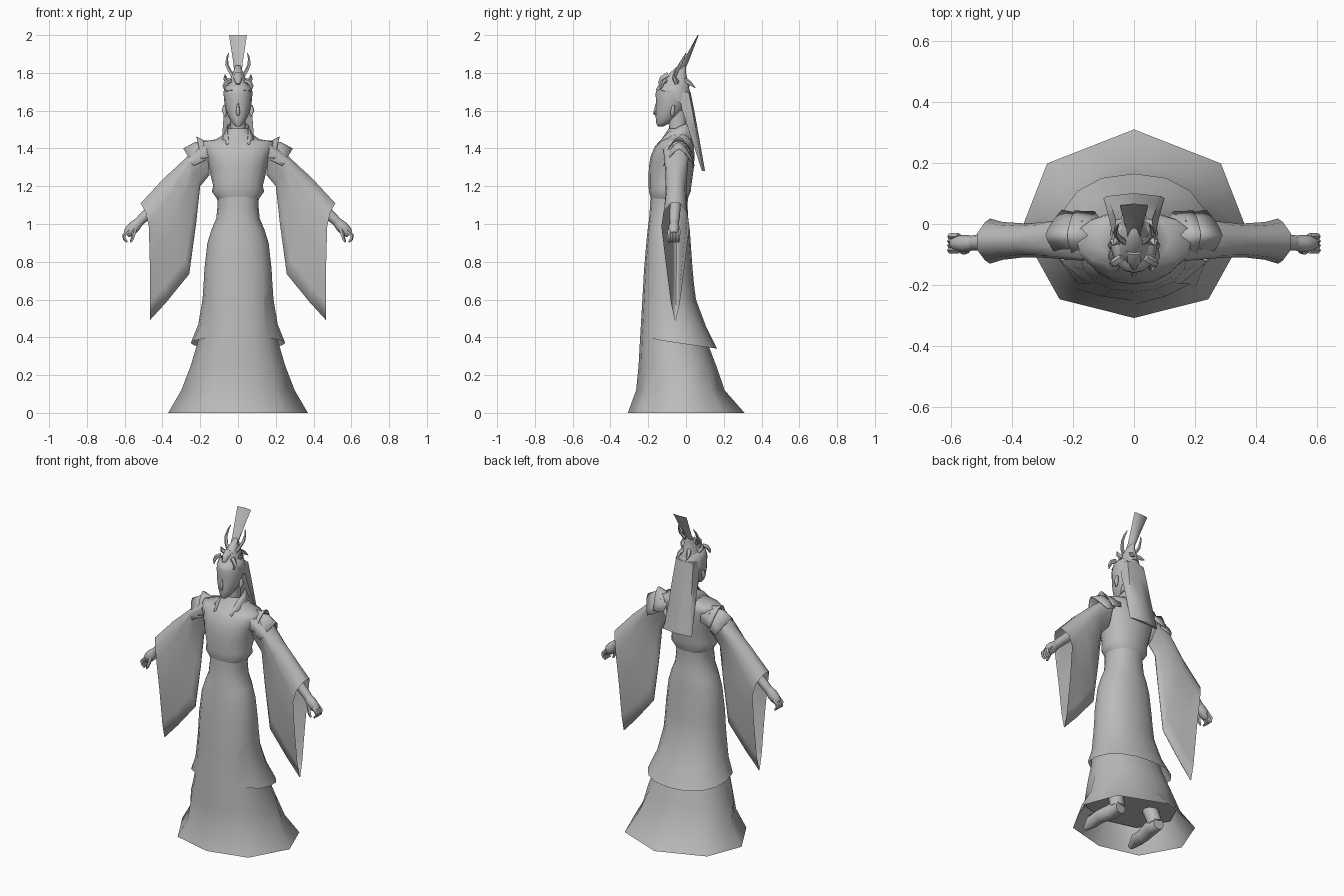
import bpy, bmesh, math
from mathutils import Vector

mat = bpy.data.materials.new("plain grey")
mat.diffuse_color = (0.5, 0.5, 0.5, 1)


def finish(name, bm, angle=60, mirror=False, solid=False):
    bmesh.ops.recalc_face_normals(bm, faces=bm.faces)
    me = bpy.data.meshes.new(name)
    bm.to_mesh(me)
    bm.free()
    me.materials.append(mat)
    ob = bpy.data.objects.new(name, me)
    bpy.context.collection.objects.link(ob)
    bpy.ops.object.select_all(action='DESELECT')
    bpy.context.view_layer.objects.active = ob
    ob.select_set(True)
    bpy.ops.object.shade_smooth_by_angle(angle=math.radians(angle))
    if solid:
        mod = ob.modifiers.new("thickness", 'SOLIDIFY')
        mod.thickness = 0.004
    if mirror:
        ob.modifiers.new("mirror", 'MIRROR')
    return ob


def loft(name, rings, closed=True, cap0=False, cap1=False, **kw):
    """Skin a list of equal-length point rings."""
    bm = bmesh.new()
    rows = [[bm.verts.new(p) for p in r] for r in rings]
    n = len(rows[0])
    for a, b in zip(rows, rows[1:]):
        for i in range(n if closed else n - 1):
            j = (i + 1) % n
            bm.faces.new((a[i], a[j], b[j], b[i]))
    if cap0:
        bm.faces.new(rows[0])
    if cap1:
        bm.faces.new(rows[-1])
    return finish(name, bm, **kw)


def oval(z, hw, yf, yb, n=16, e=0.9, tilt=0):
    """Horizontal rounded ring from front yf to back yb; tilt raises the back."""
    pts = []
    for i in range(n):
        c, s = math.cos(math.tau * i / n), math.sin(math.tau * i / n)
        x = math.copysign(abs(c) ** e, c) * hw if abs(c) > 1e-6 else 0
        y = math.copysign(abs(s) ** e, s) if abs(s) > 1e-6 else 0
        pts.append((x, (yf + yb) / 2 + y * (yb - yf) / 2, z + tilt * y))
    return pts


def octagon(z, hw, yf, yb):
    """Eight-sided hem ring with midpoints, so it joins a sixteen-point ring."""
    c = [(hw, -.02), (hw * .77, yb * .64), (0, yb), (-hw * .77, yb * .64), (-hw, -.02),
         (-hw * .66, yf * .8), (0, yf), (hw * .66, yf * .8)]
    pts = []
    for a, b in zip(c, c[1:] + c[:1]):
        pts += [(a[0], a[1], z), ((a[0] + b[0]) / 2, (a[1] + b[1]) / 2, z)]
    return pts


def tube(name, path, n=6, flat=1.0, mirror=True):
    """Tapered tube through (x, y, z, radius) points, flattened along y."""
    pts = [Vector(p[:3]) for p in path]
    rings = []
    for i, p in enumerate(path):
        d = (pts[min(i + 1, len(pts) - 1)] - pts[max(i - 1, 0)]).normalized()
        u = d.cross(Vector((0, 1, 0)))
        u = u.normalized() if u.length > 0.1 else Vector((1, 0, 0))
        v = d.cross(u).normalized() * flat
        rings.append([pts[i] + p[3] * (u * math.cos(math.tau * k / n) + v * math.sin(math.tau * k / n))
                      for k in range(n)])
    return loft(name, rings, cap0=True, cap1=True, mirror=mirror)


# Long skirt from hem to waist
loft("skirt", [octagon(0, .37, -.308, .31), octagon(.12, .3, -.264, .205),
               oval(.25, .25, -.251, .16), oval(.38, .212, -.244, .11)]
     + [oval(*r) for r in (
         (.48, .197, -.238, .075), (.6, .186, -.231, .05), (.76, .178, -.222, .035),
         (.9, .162, -.21, .025), (.97, .14, -.203, .02), (1.03, .115, -.195, .012),
         (1.1, .108, -.19, .008), (1.16, .112, -.188, .012))], angle=80)
loft("skirt_inner_floor", [octagon(.14, .285, -.25, .19), octagon(.141, .1, -.1, .08)], cap1=True)

# Overskirt flap wrapping sides and back, its front ends merging into the skirt
rows = []
for outer, base, tilt in (((.37, .25, -.25, .165), (.40, .209, -.243, .105), -.03),
                          ((.47, .21, -.24, .105), (.48, .197, -.238, .075), -.01),
                          ((.6, .188, -.232, .053), (.6, .186, -.231, .05), 0),
                          ((.7, .181, -.224, .04), (.7, .18, -.225, .039), 0)):
    o, b = oval(*outer, tilt=tilt), oval(*base)
    rows.append([b[i] if i in (-2, 10) else o[i] for i in range(-2, 11)])
loft("overskirt_flap", rows, closed=False, angle=80)

# Bodice, sloping in to the neck, with a small lip at the waist
loft("bodice", [oval(*r) for r in (
    (1.13, .108, -.185, .008), (1.172, .139, -.196, .025), (1.2, .131, -.198, .028),
    (1.3, .155, -.197, .042), (1.36, .168, -.187, .045), (1.41, .19, -.165, .042),
    (1.437, .19, -.14, .037), (1.448, .115, -.13, .033), (1.475, .075, -.112, .03),
    (1.505, .055, -.092, .02))], angle=80)
loft("neck", [oval(1.45, .045, -.09, .01), oval(1.5, .04, -.088, 0), oval(1.6, .042, -.1, 0)])
# Collar band running from the nape down to points on the chest
loft("lapel", [[(0, .02, 1.535), (0, .035, 1.51), (0, .045, 1.45)],
               [(.04, .012, 1.535), (.052, .02, 1.51), (.07, .035, 1.45)],
               [(.058, -.03, 1.52), (.07, -.03, 1.49), (.088, -.03, 1.445)],
               [(.056, -.095, 1.485), (.07, -.1, 1.47), (.084, -.11, 1.45)],
               [(.05, -.15, 1.427), (.055, -.152, 1.425), (.06, -.154, 1.42)]],
     closed=False, mirror=True, solid=True)

# Hanging sleeves: each section is (top x, top z, bottom x, bottom z, half thickness, bend)
lens = ((0, .35), (.08, .85), (.2, 1), (.5, .7), (.85, .32), (1, .04))
sections = ((.17, 1.43, .15, 1.26, .072, 1), (.27, 1.355, .2, 1.2, .062, 1),
            (.34, 1.29, .222, 1.0, .057, 1), (.39, 1.245, .258, .735, .056, 1),
            (.45, 1.18, .38, .585, .062, 1.5), (.515, 1.11, .467, .49, .074, 10))
rings = []
for tx, tz, bx, bz, t, p in sections:
    side = [(bx + (tx - bx) * (1 - f) ** p, w * t, tz + (bz - tz) * f) for f, w in lens]
    rings.append([(x, -.045 - .012 * (x / .5) + s * y, z)
                  for s, seq in ((-1, side), (1, side[::-1])) for x, y, z in seq])
loft("sleeve", rings, mirror=True, angle=180)


# Flared, peaked shoulder caps in two layers
def arch(tx, tz, bx, bz, w, p=1.6):
    out = []
    for i in range(9):
        t = i / 4 - 1
        h = 1 - abs(t) ** p
        out.append((bx + (tx - bx) * h, -.037 + w * t, bz + (tz - bz) * h))
    return out


loft("shoulder_cap", [arch(.17, 1.43, .17, 1.34, .074, 2.2), arch(.225, 1.435, .2, 1.325, .077, 1.8),
                      arch(.29, 1.4, .237, 1.308, .084, 1.4)],
     closed=False, mirror=True, solid=True, angle=80)
loft("shoulder_collar", [arch(.1, 1.44, .13, 1.36, .08, 2.5), arch(.18, 1.443, .17, 1.35, .08, 2.2),
                         arch(.218, 1.463, .196, 1.345, .082, 1.7)],
     closed=False, mirror=True, solid=True, angle=80)

# Forearms and hands
tube("forearm", [(.40, -.055, 1.13, .03), (.50, -.06, 1.035, .027), (.535, -.062, 1.0, .024)], 8)
tube("palm", [(.52, -.062, 1.015, .024), (.55, -.064, .985, .032), (.575, -.064, .96, .03),
              (.592, -.064, .945, .02)], 8, .9)
for i in range(4):
    y = -.041 - .015 * i
    tube("finger_%d" % (i + 1), [(.575, y, .965, .012), (.603, y, .94, .011),
                                 (.601, y, .92, .009), (.585, y, .905, .006)], 5)
tube("thumb", [(.545, -.08, .975, .012), (.552, -.09, .945, .011), (.56, -.092, .92, .009),
               (.568, -.09, .903, .005)], 5)

# Shoes and ankles
tube("shoe", [(.14, .05, .04, .036), (.145, -.02, .045, .044), (.16, -.1, .042, .042),
              (.165, -.17, .04, .04), (.165, -.23, .018, .016)], 8)
tube("ankle", [(.14, .02, .05, .042), (.13, 0, .12, .044), (.125, -.01, .15, .046)], 8)

# Head and face
loft("head", [oval(*r, e=1) for r in (
    (1.517, .014, -.15, -.118), (1.535, .032, -.158, -.085), (1.57, .052, -.161, -.035),
    (1.61, .066, -.16, -.01), (1.65, .073, -.159, .008), (1.69, .075, -.161, .015),
    (1.725, .07, -.152, .015), (1.75, .04, -.11, -.02))], cap0=True, cap1=True)
tube("nose", [(0, -.155, 1.645, .004), (0, -.16, 1.61, .009), (0, -.167, 1.585, .01),
              (0, -.155, 1.573, .005)], 6, mirror=False)
tube("ear", [(.066, -.075, 1.57, .006), (.073, -.07, 1.6, .014), (.07, -.065, 1.63, .007)], 6)

# Hair: cap and long sheet down the back
loft("hair_cap", [oval(1.655, .074, -.13, .024, e=1, tilt=-.05), oval(1.70, .077, -.16, .025, e=1, tilt=-.01),
                  oval(1.735, .064, -.146, .012, e=1), oval(1.755, .025, -.09, -.03, e=1)], cap1=True)
loft("back_hair", [[(-w, f, z), (0, f, z), (w, f, z), (w * .9, b - .006, z), (0, b + .004, z),
                    (-w * .9, b - .006, z)]
                   for z, w, f, b in ((1.7, .066, -.04, .02), (1.6, .074, -.02, .04),
                                      (1.45, .085, .03, .067), (1.28, .1, .084, .097))],
     cap0=True, cap1=True)

# Headdress: base, horns, side curls, back spikes
loft("crown_base", [oval(1.725, .055, -.14, .02), oval(1.76, .045, -.125, .01),
                    oval(1.8, .028, -.085, 0), oval(1.84, .012, -.04, 0)], cap0=True, cap1=True)
tube("crown_snout", [(0, -.09, 1.785, .025), (0, -.125, 1.765, .022), (0, -.142, 1.74, .01)], 6, 1, False)
tube("horn", [(.025, -.06, 1.78, .012), (.045, -.05, 1.81, .01), (.06, -.03, 1.845, .009),
              (.058, -.012, 1.88, .006), (.05, 0, 1.905, .002)], 5)
tube("side_curl", [(.04, -.11, 1.76, .014), (.062, -.125, 1.75, .013), (.072, -.13, 1.73, .01),
                   (.07, -.138, 1.71, .003)], 5)
tube("temple_curl", [(.05, -.05, 1.75, .016), (.068, -.06, 1.768, .012), (.068, -.07, 1.79, .003)], 5)
tube("back_spike", [(.015, -.01, 1.765, .016), (.03, .02, 1.745, .012), (.035, .05, 1.72, .002)], 5)

# Plume, folded along its middle and widening upward
loft("plume", [[(-w, y - t, z), (0, y, z), (w, y - t, z), (w * .9, y - t * .2, z),
                (0, y + t, z), (-w * .9, y - t * .2, z)]
               for z, w, y, t in ((1.77, .018, -.05, .02), (1.85, .024, -.006, .016),
                                  (1.92, .035, .027, .01), (2.0, .047, .064, .003))],
     cap0=True, cap1=True)
